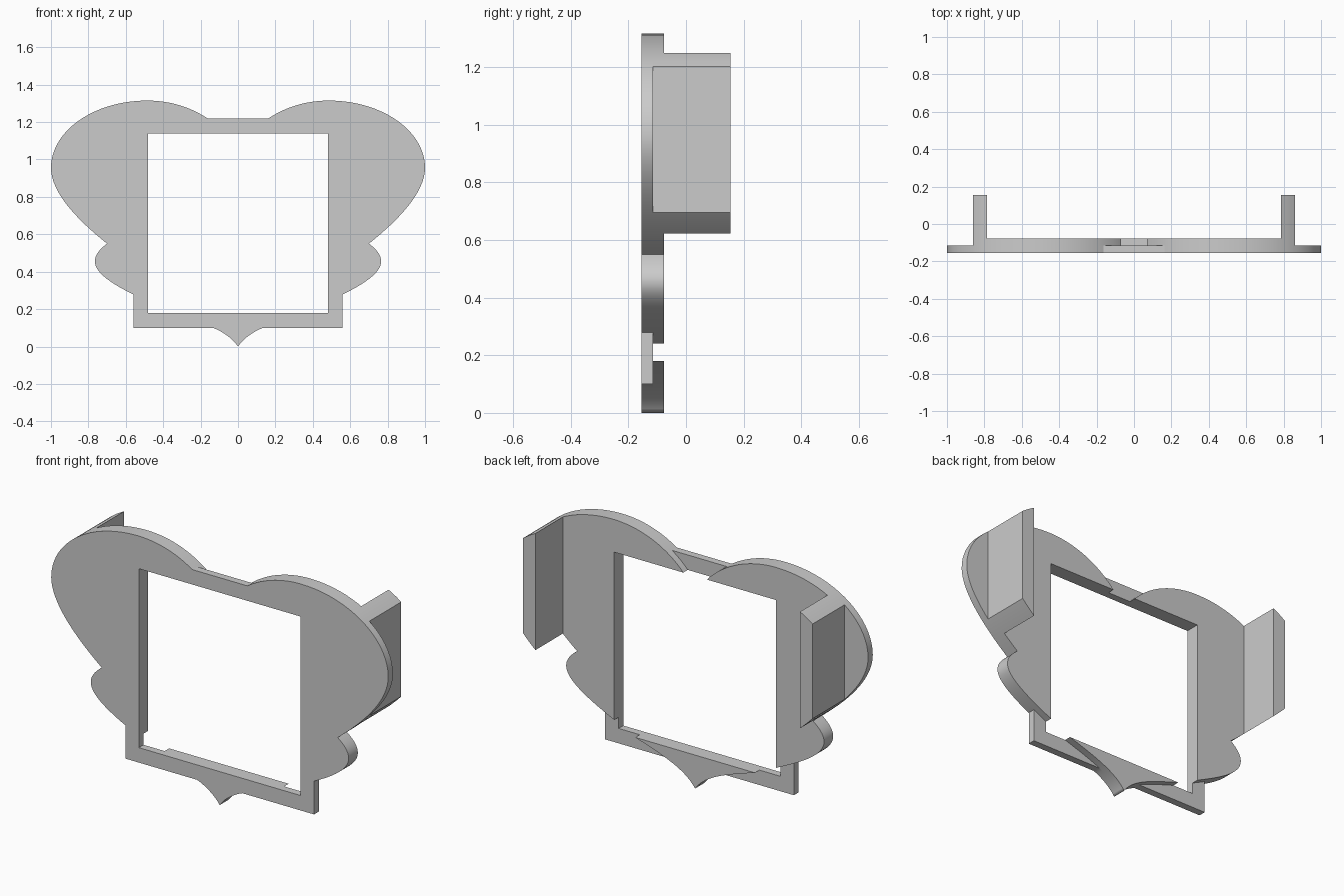
import bpy
import bmesh
from mathutils import Vector
from mathutils.geometry import interpolate_bezier

cube = bpy.data.objects.get("Cube")
if cube:
    bpy.data.objects.remove(cube, do_unlink=True)

grey = bpy.data.materials.new("plain grey")
grey.use_nodes = True
COLOUR = (0.6, 0.6, 0.6, 1)
grey.diffuse_color = COLOUR
grey.node_tree.nodes["Principled BSDF"].inputs["Base Color"].default_value = COLOUR

# Depth of the layers, front to back
FRONT, MIDDLE, BACK, FLANGE_END = -0.155, -0.115, -0.077, 0.155
# Window and frame edges
WIN_X, WIN_LOW, WIN_TOP = 0.48, 0.18, 1.14
FRAME_X, FRAME_LOW, FRAME_TOP = 0.56, 0.10, 1.22


def curve(*handles, steps=20):
    """Chain of cubic curves; every third point lies on the path."""
    points = []
    for i in range(0, len(handles) - 1, 3):
        a, b, c, d = (Vector((*p, 0)) for p in handles[i:i + 4])
        points += [(p.x, p.y) for p in interpolate_bezier(a, b, c, d, steps)[:-1]]
    return points + [handles[-1]]


def mirrored_slab(name, outline, y0, y1, x_min=None, x_max=None):
    """Extrude an x-z outline in depth, trim it in x, and mirror it."""
    bm = bmesh.new()
    bm.faces.new([bm.verts.new((x, y0, z)) for x, z in outline])
    for limit, side in ((x_min, -1), (x_max, 1)):
        if limit is not None:
            bmesh.ops.bisect_plane(bm, geom=bm.verts[:] + bm.edges[:] + bm.faces[:],
                                   plane_co=(limit, 0, 0), plane_no=(side, 0, 0),
                                   clear_outer=True)
    result = bmesh.ops.extrude_face_region(bm, geom=bm.faces[:])
    moved = [v for v in result["geom"] if isinstance(v, bmesh.types.BMVert)]
    bmesh.ops.translate(bm, verts=moved, vec=(0, y1 - y0, 0))
    bmesh.ops.recalc_face_normals(bm, faces=bm.faces[:])
    # Open the seam so that the two halves join
    seam = [f for f in bm.faces if all(abs(v.co.x) < 1e-5 for v in f.verts)]
    bmesh.ops.delete(bm, geom=seam, context="FACES")

    mesh = bpy.data.meshes.new(name)
    bm.to_mesh(mesh)
    bm.free()
    mesh.materials.append(grey)
    obj = bpy.data.objects.new(name, mesh)
    bpy.context.collection.objects.link(obj)
    bpy.ops.object.select_all(action="DESELECT")
    obj.select_set(True)
    bpy.context.view_layer.objects.active = obj
    bpy.ops.object.shade_smooth_by_angle()
    mirror = obj.modifiers.new("Mirror", "MIRROR")
    mirror.use_clip = True
    return obj


# Outline curves of one side
big_lobe = curve((0.07, WIN_TOP), (0.16, 1.24), (0.31, 1.315), (0.485, 1.315),
                 (0.769, 1.315), (1, 1.154), (1, 0.955),
                 (1, 0.80), (0.80, 0.63), (0.70, 0.55))
small_lobe = curve((0.70, 0.55), (0.74, 0.52), (0.765, 0.49), (0.765, 0.455),
                   (0.765, 0.38), (0.63, 0.31), (WIN_X, 0.24))
wing = big_lobe + small_lobe[1:]
point = curve((0.355, WIN_LOW), (0.2, 0.13), (0.06, 0.09), (0, 0))

# Front plate: frame, wings and lower point around the window
plate = [(0, FRAME_TOP), (0.163, FRAME_TOP)]
plate += [p for p in big_lobe if p[1] > FRAME_TOP + 0.004 or p[0] > FRAME_X]
plate += [p for p in small_lobe[1:] if p[0] > FRAME_X + 0.004]
plate += [(FRAME_X, 0.279), (FRAME_X, FRAME_LOW), (0.134, FRAME_LOW)]
plate += [p for p in point if p[1] < FRAME_LOW - 0.002]
plate += [(0, WIN_LOW), (WIN_X, WIN_LOW), (WIN_X, WIN_TOP), (0, WIN_TOP)]
mirrored_slab("front_plate", plate, FRONT, MIDDLE)

# Rear layer: wings cut off at the flanges, and the lower point
wing_face = wing + [(WIN_X, WIN_TOP)]
mirrored_slab("rear_wings", wing_face, MIDDLE, BACK, x_max=0.86)
mirrored_slab("rear_point", point + [(0, WIN_LOW)], MIDDLE, BACK)

# Side flanges reaching backwards, ends following the wing outline
mirrored_slab("side_flanges", wing_face, BACK, FLANGE_END, x_min=0.785, x_max=0.86)
